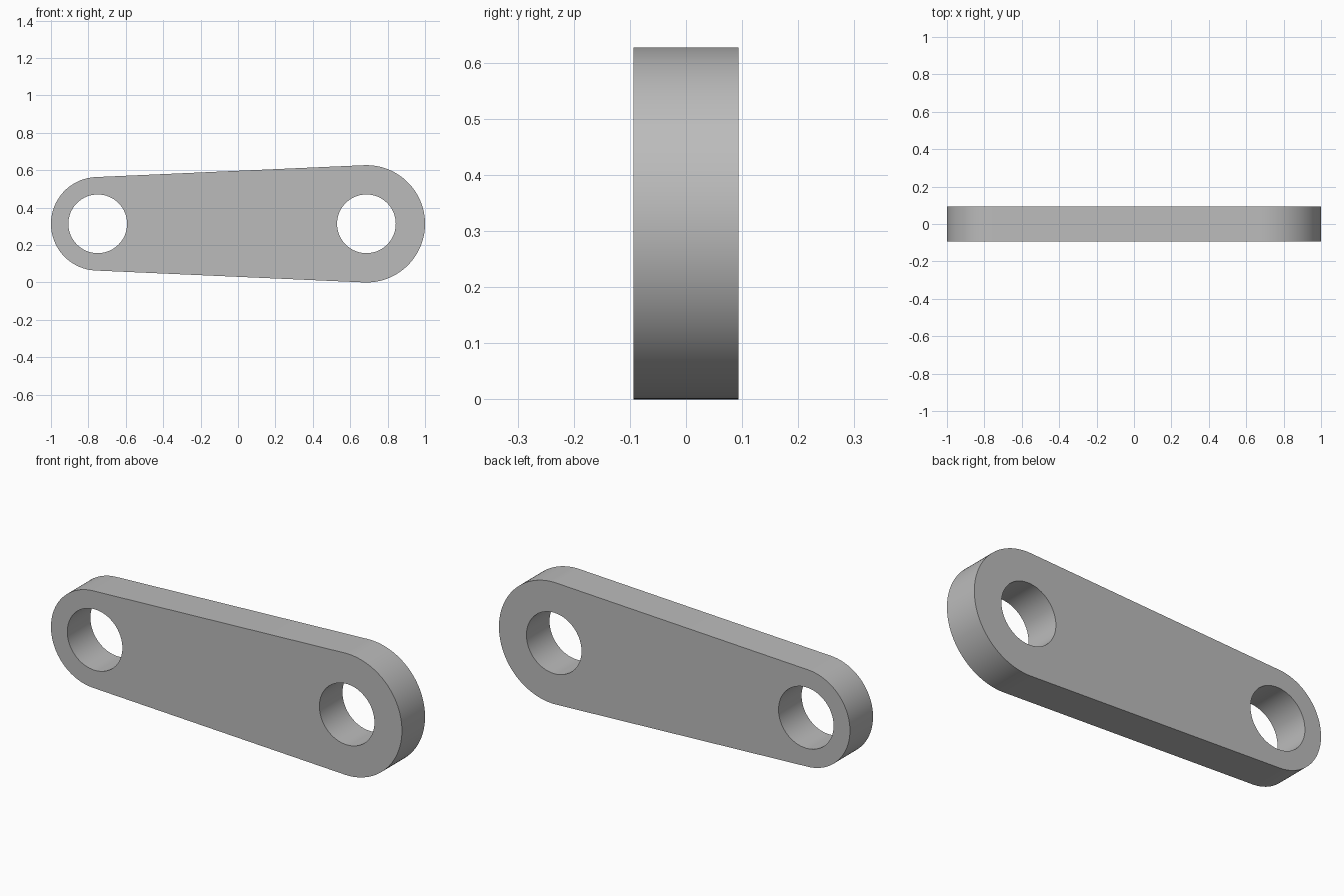
import bpy
import bmesh
from math import asin, cos, sin, pi, radians
from mathutils import Vector

cube = bpy.data.objects.get("Cube")
if cube:
    bpy.data.objects.remove(cube, do_unlink=True)

# Main dimensions
BIG_R, SMALL_R, HOLE_R = 0.3135, 0.25, 0.157
HALF_DEPTH = 0.094
BIG_X, SMALL_X = 1 - BIG_R, SMALL_R - 1
MID_Z = BIG_R


def arc(cx, r, start, end, steps):
    """Points on an arc in the front plane, both ends included."""
    angles = [start + (end - start) * i / steps for i in range(steps + 1)]
    return [Vector((cx + r * cos(a), -HALF_DEPTH, MID_Z + r * sin(a))) for a in angles]


def add_loop(bm, points):
    verts = [bm.verts.new(p) for p in points]
    return [bm.edges.new((v, verts[i - 1])) for i, v in enumerate(verts)]


# Outline: two end arcs joined by their common tangents
tangent = pi / 2 + asin((BIG_R - SMALL_R) / (BIG_X - SMALL_X))
outline = arc(BIG_X, BIG_R, -tangent, tangent, 64)
outline += arc(SMALL_X, SMALL_R, tangent, 2 * pi - tangent, 64)

# Front face with a pin hole at each end
bm = bmesh.new()
edges = add_loop(bm, outline)
for x in (BIG_X, SMALL_X):
    edges += add_loop(bm, arc(x, HOLE_R, 0, 2 * pi, 64)[:-1])
bmesh.ops.triangle_fill(bm, edges=edges, use_beauty=True, normal=(0, -1, 0))

# Thickness, leaving the front face in place
extruded = bmesh.ops.extrude_face_region(bm, geom=bm.faces[:], use_keep_orig=True)
back = [v for v in extruded["geom"] if isinstance(v, bmesh.types.BMVert)]
bmesh.ops.translate(bm, verts=back, vec=(0, 2 * HALF_DEPTH, 0))
bmesh.ops.recalc_face_normals(bm, faces=bm.faces[:])

mesh = bpy.data.meshes.new("link_arm")
bm.to_mesh(mesh)
bm.free()
link_arm = bpy.data.objects.new("link_arm", mesh)
bpy.context.collection.objects.link(link_arm)

# Plain grey finish
grey = bpy.data.materials.new("plain_grey")
grey.use_nodes = True
colour = (0.5, 0.5, 0.5, 1)
grey.diffuse_color = colour
grey.node_tree.nodes["Principled BSDF"].inputs["Base Color"].default_value = colour
mesh.materials.append(grey)

# Smooth rims and bores, sharp edges
bpy.ops.object.select_all(action="DESELECT")
link_arm.select_set(True)
bpy.context.view_layer.objects.active = link_arm
bpy.ops.object.shade_smooth_by_angle(angle=radians(30))
